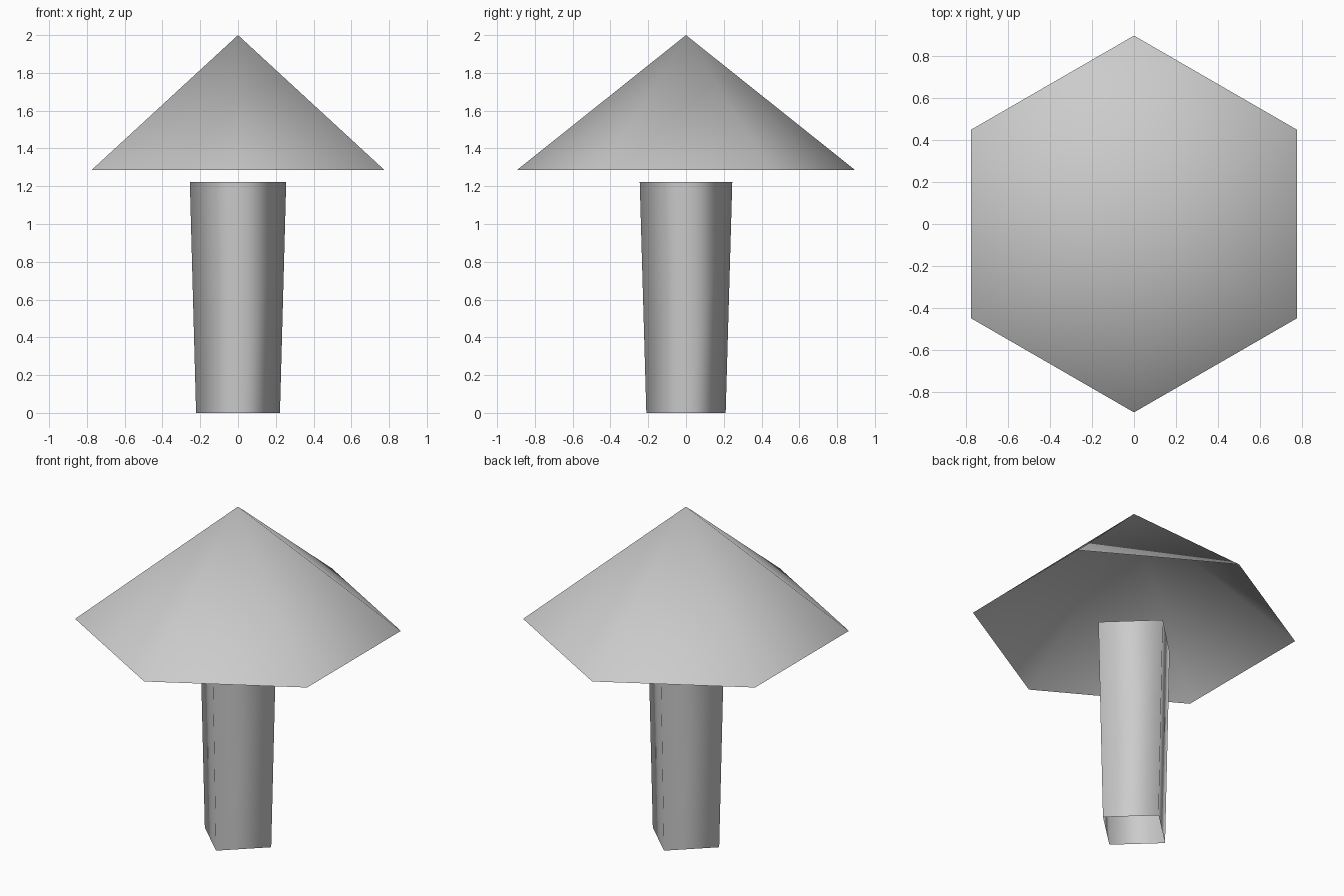
import bpy
import bmesh
from math import sin, cos, tau

cube = bpy.data.objects.get("Cube")
if cube:
    bpy.data.objects.remove(cube)

grey = bpy.data.materials.new("plain grey")
grey.use_nodes = True
colour = (0.6, 0.6, 0.6, 1)
grey.diffuse_color = colour
grey.node_tree.nodes["Principled BSDF"].inputs["Base Color"].default_value = colour


def open_shell(name, sides, turn, bottom, top):
    """Open, smooth-shaded shell between two rings given as (x radius, y radius, z)."""
    bm = bmesh.new()

    def ring(rx, ry, z):
        angles = [turn + tau * i / sides for i in range(sides)]
        return [bm.verts.new((rx * cos(a), ry * sin(a), z)) for a in angles]

    low = ring(*bottom)
    # A ring of no radius becomes a single tip
    tip = bm.verts.new((0, 0, top[2])) if top[0] == 0 else None
    high = None if tip else ring(*top)
    for i in range(sides):
        j = (i + 1) % sides
        upper = [tip] if tip else [high[j], high[i]]
        bm.faces.new([low[i], low[j]] + upper).smooth = True

    mesh = bpy.data.meshes.new(name)
    bm.to_mesh(mesh)
    bm.free()
    mesh.materials.append(grey)
    obj = bpy.data.objects.new(name, mesh)
    bpy.context.collection.objects.link(obj)
    return obj


# Four-sided trunk, widening upward, corners on the axes
open_shell("trunk", 4, 0, (0.222, 0.21, 0), (0.255, 0.245, 1.222))

# Hollow six-sided crown floating just above the trunk, corners at front and back
open_shell("crown", 6, tau / 4, (0.896, 0.896, 1.285), (0, 0, 2))
